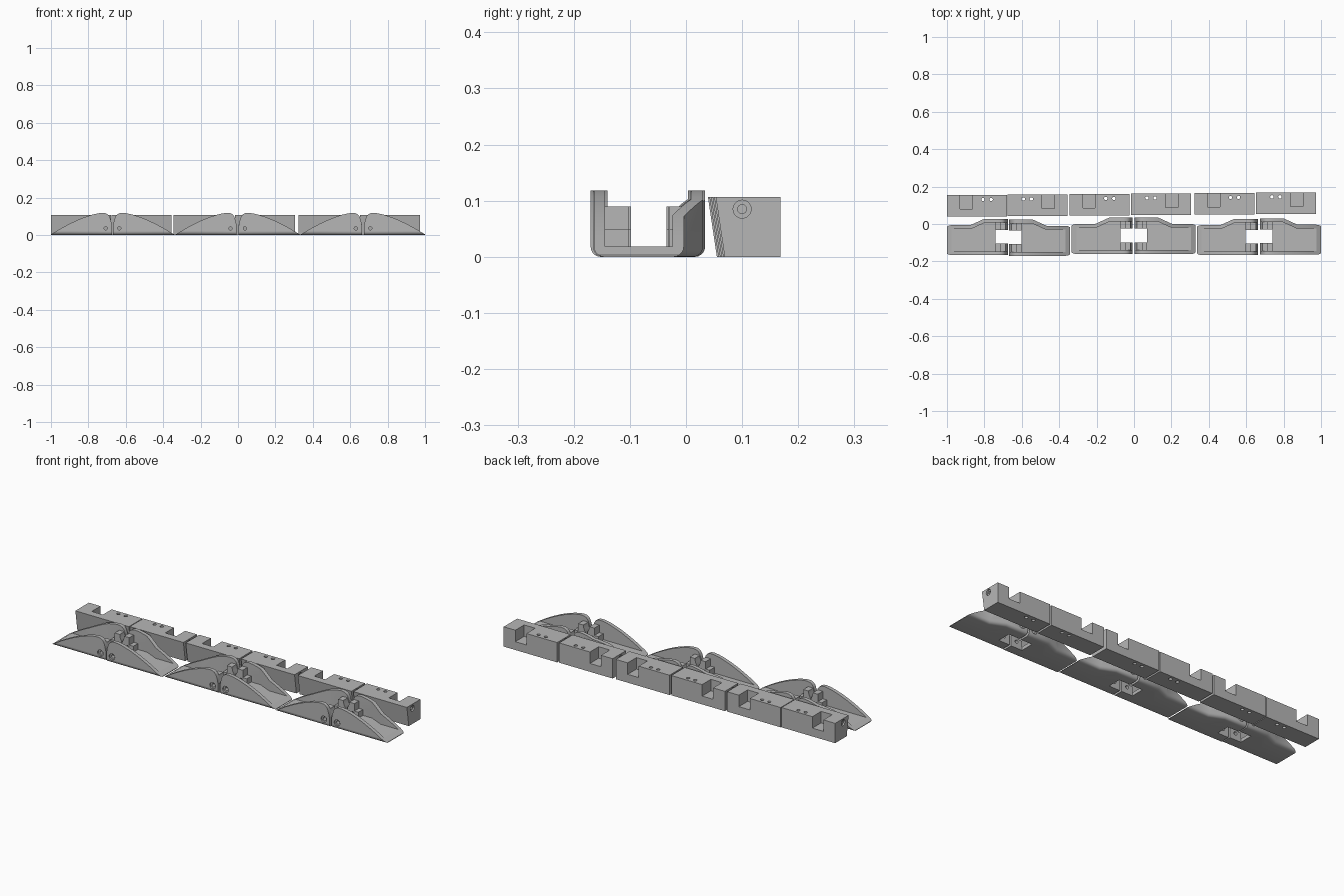
import bpy, bmesh, math
from mathutils import Matrix, Vector

if "Cube" in bpy.data.objects:
    bpy.data.objects.remove(bpy.data.objects["Cube"], do_unlink=True)

# one plain grey for everything
grey = bpy.data.materials.new("plain grey")
grey.use_nodes = True
grey.diffuse_color = (0.47, 0.47, 0.47, 1)
grey.node_tree.nodes["Principled BSDF"].inputs["Base Color"].default_value = grey.diffuse_color


def to_object(name, bm):
    bmesh.ops.recalc_face_normals(bm, faces=bm.faces)
    mesh = bpy.data.meshes.new(name)
    bm.to_mesh(mesh)
    bm.free()
    obj = bpy.data.objects.new(name, mesh)
    bpy.context.collection.objects.link(obj)
    return obj


def prism(name, points, axis, a, b, round_edge=None, radius=0.018):
    """Extrude a 2D outline along an axis; optionally round chosen edges."""
    def place(p, t):
        return Vector({'x': (t, p[0], p[1]), 'y': (p[0], t, p[1]), 'z': (p[0], p[1], t)}[axis])
    bm = bmesh.new()
    face = bm.faces.new([bm.verts.new(place(p, a)) for p in points])
    out = bmesh.ops.extrude_face_region(bm, geom=[face])
    verts = [v for v in out["geom"] if isinstance(v, bmesh.types.BMVert)]
    zero = (0, 0)
    bmesh.ops.translate(bm, verts=verts, vec=place(zero, b) - place(zero, a))
    if round_edge:
        edges = [e for e in bm.edges if round_edge(e)]
        bmesh.ops.bevel(bm, geom=edges, offset=radius, segments=5, profile=0.5, affect='EDGES')
    return to_object(name, bm)


def box(name, x, y, z):
    return prism(name, [(x[0], y[0]), (x[1], y[0]), (x[1], y[1]), (x[0], y[1])], 'z', *z)


def rod(name, axis, centre, radius, a, b):
    ring = [(centre[0] + radius * math.cos(i * math.tau / 24),
             centre[1] + radius * math.sin(i * math.tau / 24)) for i in range(24)]
    return prism(name, ring, axis, a, b)


def combine(target, operation, *tools):
    for tool in tools:
        mod = target.modifiers.new("boolean", 'BOOLEAN')
        mod.operation, mod.solver, mod.object = operation, 'EXACT', tool
        with bpy.context.temp_override(object=target, active_object=target):
            bpy.ops.object.modifier_apply(modifier=mod.name)
        bpy.data.objects.remove(tool, do_unlink=True)


def finish(obj):
    obj.data.materials.clear()
    obj.data.materials.append(grey)
    for poly in obj.data.polygons:
        poly.material_index = 0
    bpy.ops.object.select_all(action='DESELECT')
    obj.select_set(True)
    bpy.context.view_layer.objects.active = obj
    bpy.ops.object.shade_smooth_by_angle(angle=math.radians(30))


def plan(inset, low, high):
    """Tray outline from above, with the back wall stepping outward."""
    return [(low, inset), (high, inset), (high, 0.194 - inset), (0.2 + inset / 4, 0.194 - inset),
            (0.125 + inset / 4, 0.16 - inset), (low, 0.16 - inset)]


# ---- tray half: x runs from the thin tip to the hinge end, y from front to back
L = 0.326
tray = prism("tray_1", plan(0, -0.02, L + 0.02), 'z', 0, 0.13,
             lambda e: all(v.co.z < 0.001 for v in e.verts)
             and abs(e.verts[0].co.x - e.verts[1].co.x) > 0.01)

# arched side silhouette
arch = [(0, 0), (L, 0), (L, 0.05), (0.321, 0.075), (0.314, 0.097), (0.304, 0.11), (0.292, 0.116),
        (0.275, 0.118), (0.25, 0.115), (0.22, 0.108), (0.18, 0.095), (0.14, 0.079),
        (0.1, 0.06), (0.06, 0.039), (0.03, 0.021), (0, 0.003)]
combine(tray, 'INTERSECT', prism("arch", arch, 'y', -0.1, 0.3))

# hollow inside and floor notch at the hinge
combine(tray, 'DIFFERENCE',
        prism("hollow", plan(0.02, -0.1, L + 0.1), 'z', 0.018, 0.2),
        box("notch", (L - 0.066, L + 0.1), (0.062, 0.135), (-0.1, 0.1)))

# stepped hinge bosses against both walls
boss = [(L - 0.066, 0.008), (L, 0.008), (L, 0.055), (L - 0.008, 0.07), (L - 0.012, 0.09),
        (L - 0.042, 0.09), (L - 0.042, 0.05), (L - 0.066, 0.05)]
combine(tray, 'UNION',
        prism("front_boss", boss, 'y', 0.01, 0.062),
        prism("back_boss", boss, 'y', 0.135, 0.184))

# pivot hole with shallow counterbores
pivot = (L - 0.033, 0.035)
combine(tray, 'DIFFERENCE',
        rod("pivot_hole", 'y', pivot, 0.009, -0.1, 0.3),
        rod("front_bore", 'y', pivot, 0.017, -0.1, 0.008),
        rod("back_bore", 'y', pivot, 0.017, 0.186, 0.3))
finish(tray)

# ---- rail: leaning front face, pocket open to the top and back
R = 0.32
rail = prism("rail_1", [(0, 0.107), (0.016, 0), (0.115, 0), (0.115, 0.107)], 'x', 0, R)
combine(rail, 'DIFFERENCE', box("pocket", (0.07, 0.136), (0.04, 0.2), (0.045, 0.2)))
for x in (0.193, 0.236):
    combine(rail, 'DIFFERENCE', rod("screw_hole", 'z', (x, 0.092), 0.009, -0.1, 0.2))
for end, inward in ((0, 1), (R, -1)):
    for radius, depth in ((0.016, 0.008), (0.008, 0.05)):
        a, b = sorted((end - inward * 0.05, end + inward * depth))
        combine(rail, 'DIFFERENCE', rod("end_hole", 'x', (0.047, 0.085), radius, a, b))
finish(rail)


def repeat(source, label, tips, fronts):
    """Place the parts in a row, every second one mirrored."""
    for i, (tip, front) in enumerate(zip(tips, fronts)):
        obj = source
        if i:
            obj = bpy.data.objects.new(f"{label}_{i + 1}", source.data.copy())
            bpy.context.collection.objects.link(obj)
        if i % 2:
            obj.data.transform(Matrix.Scale(-1, 4, (1, 0, 0)))
            obj.data.flip_normals()
        obj.location = (tip, front, 0)


repeat(tray, "tray", (-1, -0.342, -0.333, 0.33, 0.337, 1),
       (-0.166, -0.17, -0.16, -0.16, -0.166, -0.164))
repeat(rail, "rail", (-1, -0.356, -0.344, 0.305, 0.323, 0.973),
       [0.039 + 0.0028 * i for i in range(6)])
